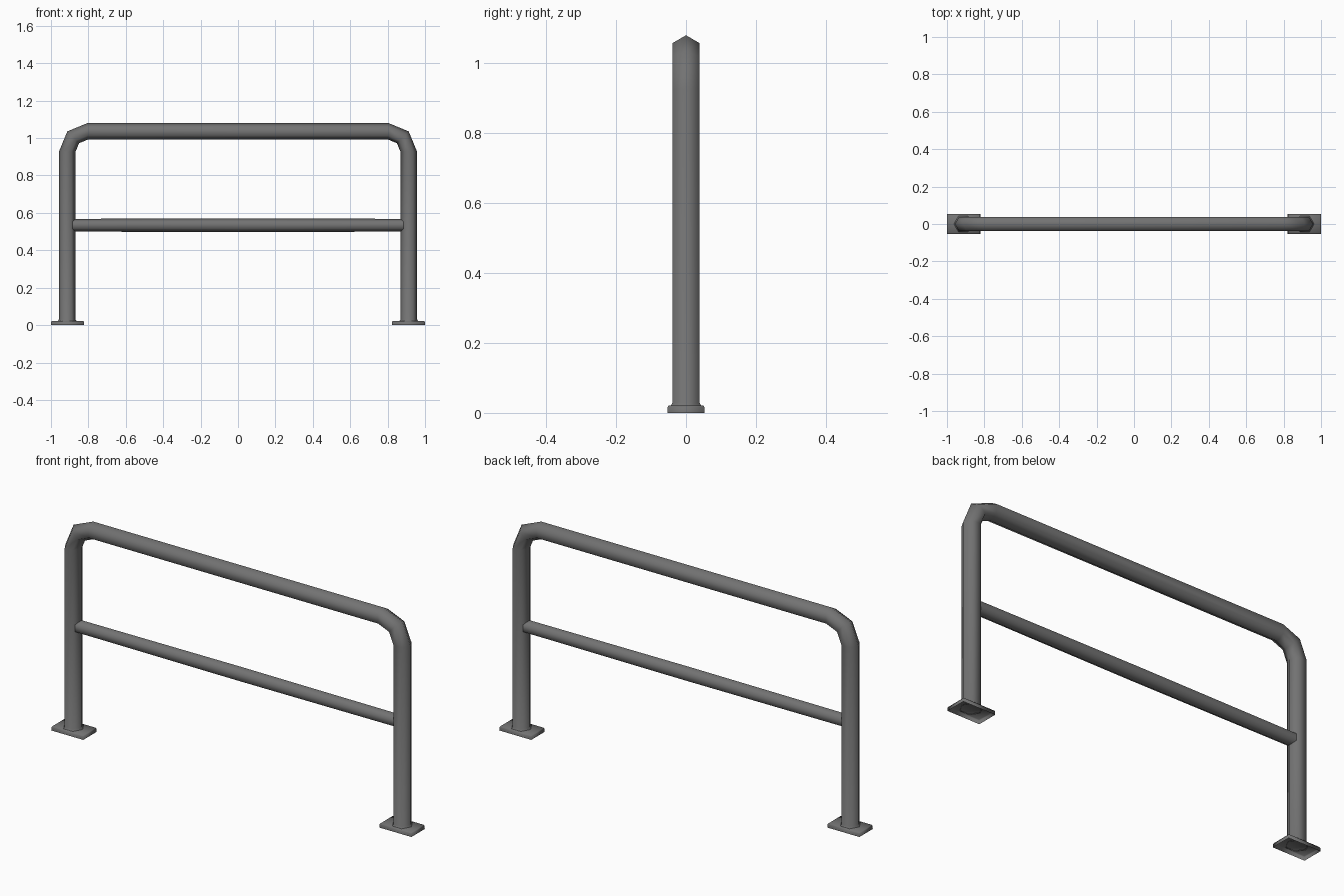
import bpy, bmesh
from math import sin, cos, pi, radians
from mathutils import Vector

if "Cube" in bpy.data.objects:
    bpy.data.objects.remove(bpy.data.objects["Cube"])

# Dark grey painted steel
steel = bpy.data.materials.new("dark_grey_steel")
steel.diffuse_color = (0.17, 0.17, 0.17, 1)
steel.use_nodes = True
steel.node_tree.nodes["Principled BSDF"].inputs["Base Color"].default_value = steel.diffuse_color


def finish(name, bm):
    bmesh.ops.recalc_face_normals(bm, faces=bm.faces)
    for f in bm.faces:
        f.smooth = True
    me = bpy.data.meshes.new(name)
    bm.to_mesh(me)
    bm.free()
    me.materials.append(steel)
    ob = bpy.data.objects.new(name, me)
    bpy.context.collection.objects.link(ob)
    return ob


def loft(bm, rings):
    """Join neighbouring rings of vertices with quads."""
    for a, b in zip(rings, rings[1:]):
        for i in range(len(a)):
            j = (i + 1) % len(a)
            bm.faces.new((a[i], a[j], b[j], b[i]))


def tube(name, stations, sides=6):
    """Sweep a polygon through (x, z, outward angle in degrees, radius)."""
    bm = bmesh.new()
    rings = []
    for x, z, ang, r in stations:
        n = Vector((cos(radians(ang)), 0, sin(radians(ang))))
        side = Vector((0, 1, 0))
        rings.append([bm.verts.new(Vector((x, 0, z)) + r * (cos(a) * n + sin(a) * side))
                      for a in (2 * pi * i / sides for i in range(sides))])
    loft(bm, rings)
    return finish(name, bm)


R = 0.0445           # frame tube radius
LEG_X = 0.913        # leg centre line
TOP_Z = 1.036        # top bar centre line
BEND = 0.109         # bend radius

# Hooped frame: right half of the path, then its mirror
half = [(LEG_X, 0.018, 0, 0.052), (LEG_X, 0.03, 0, R)]
for ang in (0, 45, 90):
    half.append((LEG_X - BEND + BEND * cos(radians(ang)),
                 TOP_Z - BEND + BEND * sin(radians(ang)), ang, R))
other = [(-x, z, 180 - a, r) for x, z, a, r in reversed(half)]
tube("hoop_frame", half + other)

# Middle rail, very slightly thicker at its centre, ends hidden in the legs
tube("middle_rail", [(-0.905, 0.534, 90, 0.034), (0, 0.534, 90, 0.037),
                     (0.905, 0.534, 90, 0.034)])


# Foot plates: shallow tapered trays, open underneath
def foot(name, cx):
    bm = bmesh.new()
    levels = [(0.089, 0.053, 0.0), (0.088, 0.053, 0.016), (0.085, 0.050, 0.021)]
    rings = [[bm.verts.new((cx + sx * hx, sy * hy, z))
              for sx, sy in ((-1, -1), (1, -1), (1, 1), (-1, 1))]
             for hx, hy, z in levels]
    loft(bm, rings)
    bm.faces.new(rings[-1])
    finish(name, bm)


foot("left_foot_plate", -0.911)
foot("right_foot_plate", 0.911)
